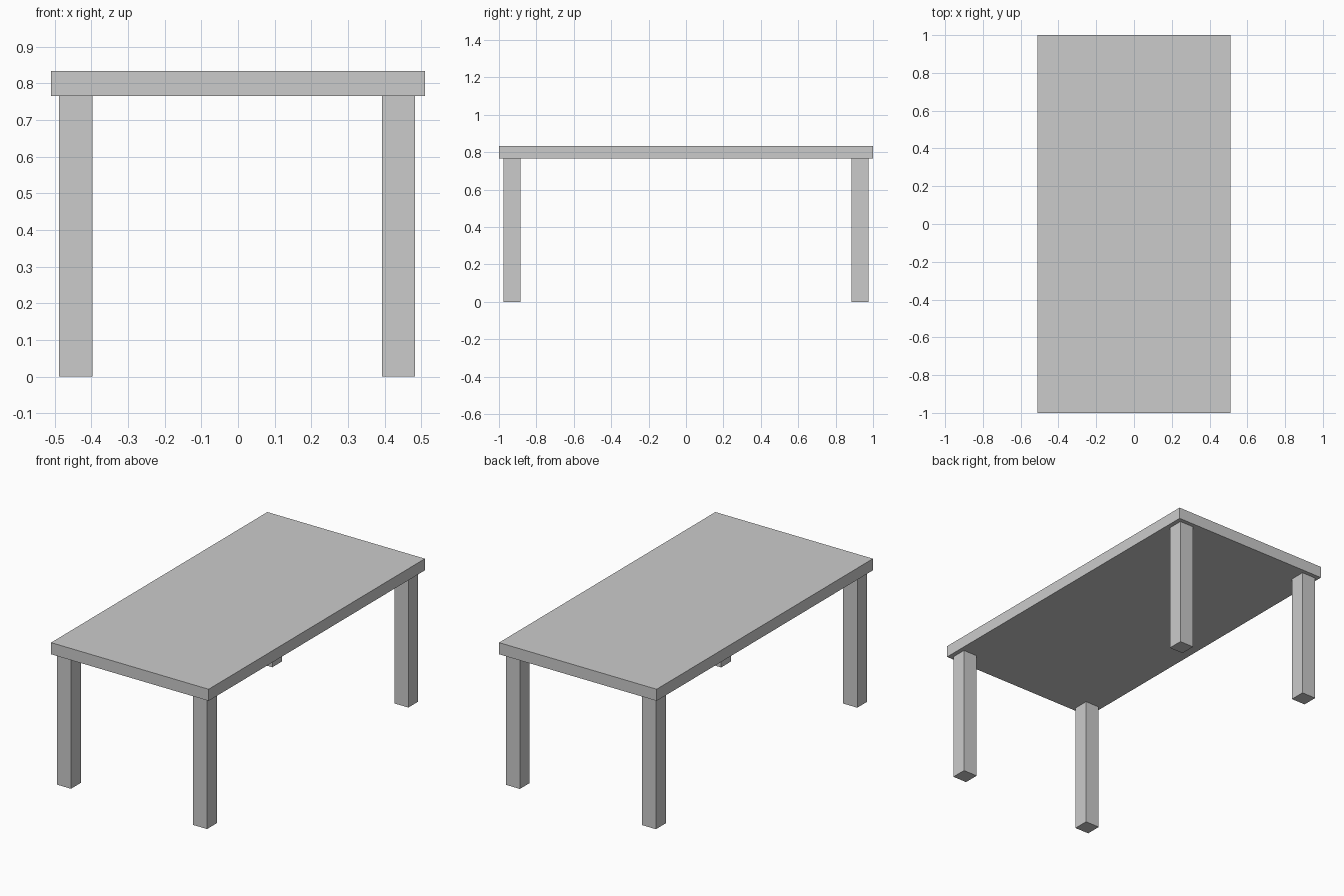
import bpy

if "Cube" in bpy.data.objects:
    bpy.data.objects.remove(bpy.data.objects["Cube"])

TOP_Z, UNDER_Z, LEG = 0.834, 0.766, 0.091


def box(name, x, y, z0, z1, sx, sy):
    bpy.ops.mesh.primitive_cube_add(size=1, location=(x, y, (z0 + z1) / 2))
    obj = bpy.context.object
    obj.name = name
    obj.scale = (sx, sy, z1 - z0)
    bpy.ops.object.transform_apply(location=False, rotation=False, scale=True)
    return obj


# Table top
box("table_top", 0, 0, UNDER_Z, TOP_Z, 1.02, 2.0)

# Four square legs, set in slightly from the edges
for side, x in (("left", -0.443), ("right", 0.438)):
    for end, y in (("front", -0.931), ("back", 0.93)):
        box(f"{end}_{side}_leg", x, y, 0, UNDER_Z, LEG, LEG)
